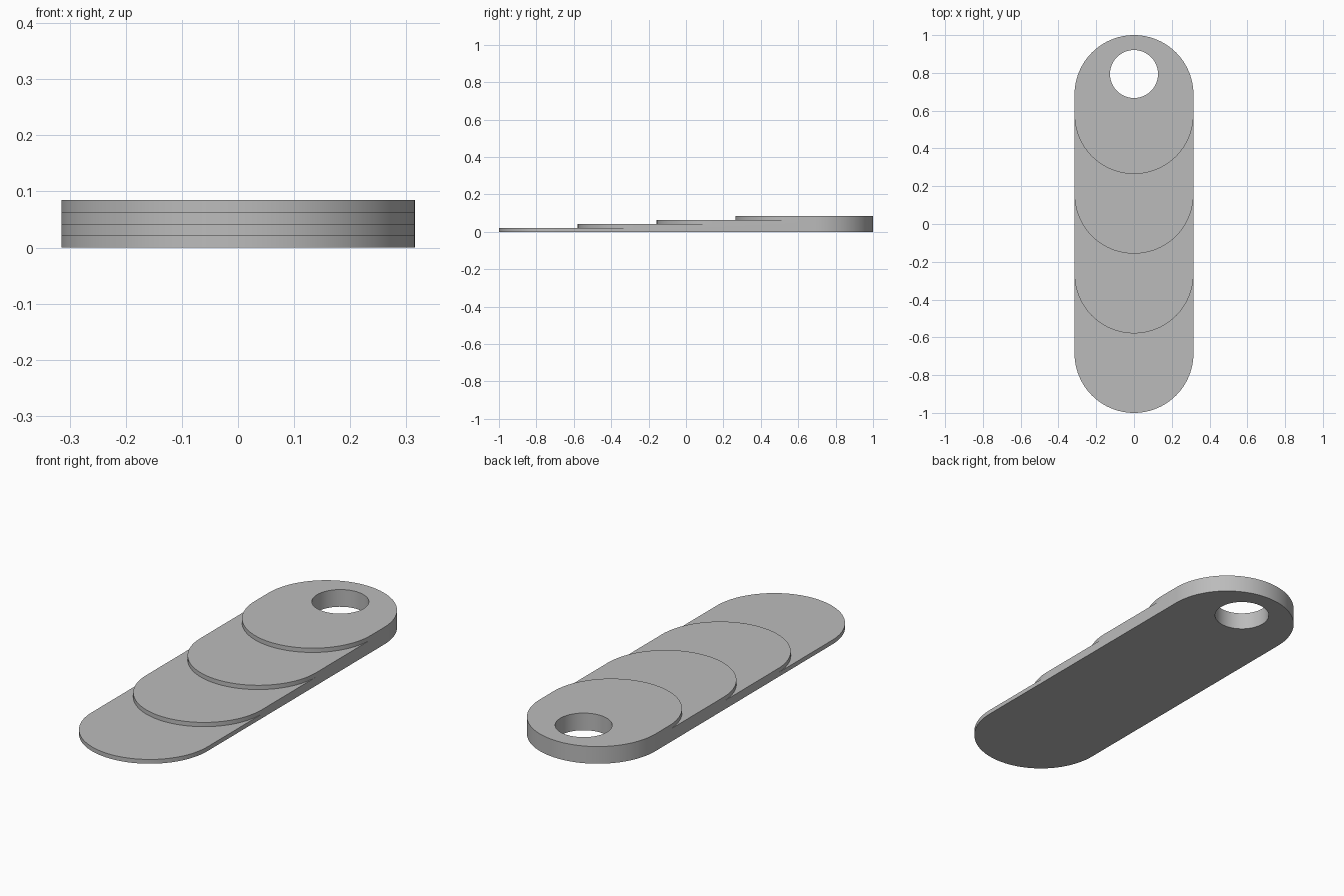
import bpy
import bmesh
from math import cos, sin, pi, radians

if "Cube" in bpy.data.objects:
    bpy.data.objects.remove(bpy.data.objects["Cube"], do_unlink=True)

RADIUS = 0.315                        # half width and end radius
STEP = 0.0211                         # thickness of one layer
FRONTS = [-1.0, -0.579, -0.157, 0.265]  # front tip of each layer
HOLE_Y, HOLE_R = 0.794, 0.127
SEGMENTS = 48

grey = bpy.data.materials.new("plain grey")
grey.use_nodes = True
colour = (0.5, 0.5, 0.5, 1)
grey.diffuse_color = colour
grey.node_tree.nodes["Principled BSDF"].inputs["Base Color"].default_value = colour


def arc(cy, start, end, radius=RADIUS):
    """Points of an arc around (0, cy)."""
    angles = [start + (end - start) * i / SEGMENTS for i in range(SEGMENTS + 1)]
    return [(radius * cos(a), cy + radius * sin(a)) for a in angles]


def front_arc(i):
    return arc(FRONTS[i] + RADIUS, pi, 2 * pi)


def outline(i):
    """Counter-clockwise outline of layer i, with points where later layers begin."""
    ends = [f + RADIUS for f in FRONTS[i + 1:]]
    right = [(RADIUS, y) for y in ends]
    left = [(-RADIUS, y) for y in reversed(ends)]
    return front_arc(i) + right + arc(1 - RADIUS, 0, pi) + left


def loop(bm, points, z):
    return [bm.verts.new((x, y, z)) for x, y in points]


def wall(bm, points, z0, z1):
    """Vertical wall along a closed outline."""
    low, high = loop(bm, points, z0), loop(bm, points, z1)
    for k in range(len(points)):
        n = (k + 1) % len(points)
        bm.faces.new((low[k], low[n], high[n], high[k]))


def holed_cap(bm, outer, inner, z, up):
    """Flat cap with a round opening."""
    edges = []
    for points in (outer, inner):
        vs = loop(bm, points, z)
        edges += [bm.edges.new((vs[k - 1], vs[k])) for k in range(len(vs))]
    bmesh.ops.triangle_fill(bm, use_beauty=True, edges=edges, normal=(0, 0, up))


bm = bmesh.new()
last = len(FRONTS) - 1
top = STEP * len(FRONTS)

# Stepped layers: outer walls and the exposed crescent treads
for i in range(len(FRONTS)):
    wall(bm, outline(i), i * STEP, (i + 1) * STEP)
    if i < last:
        tread = front_arc(i) + front_arc(i + 1)[::-1]
        bm.faces.new(loop(bm, tread, (i + 1) * STEP))

# Through hole and the two caps it pierces
ring = arc(HOLE_Y, 0, 2 * pi, HOLE_R)[:-1]
wall(bm, ring, 0, top)
holed_cap(bm, outline(0), ring, 0, -1)
holed_cap(bm, outline(last), ring, top, 1)

bmesh.ops.remove_doubles(bm, verts=bm.verts[:], dist=1e-5)
bmesh.ops.recalc_face_normals(bm, faces=bm.faces[:])

mesh = bpy.data.meshes.new("stepped_tag")
bm.to_mesh(mesh)
bm.free()
mesh.materials.append(grey)
tag = bpy.data.objects.new("stepped_tag", mesh)
bpy.context.collection.objects.link(tag)

# Smooth round walls, crisp rims
bpy.ops.object.select_all(action="DESELECT")
tag.select_set(True)
bpy.context.view_layer.objects.active = tag
bpy.ops.object.shade_smooth_by_angle(angle=radians(30))
